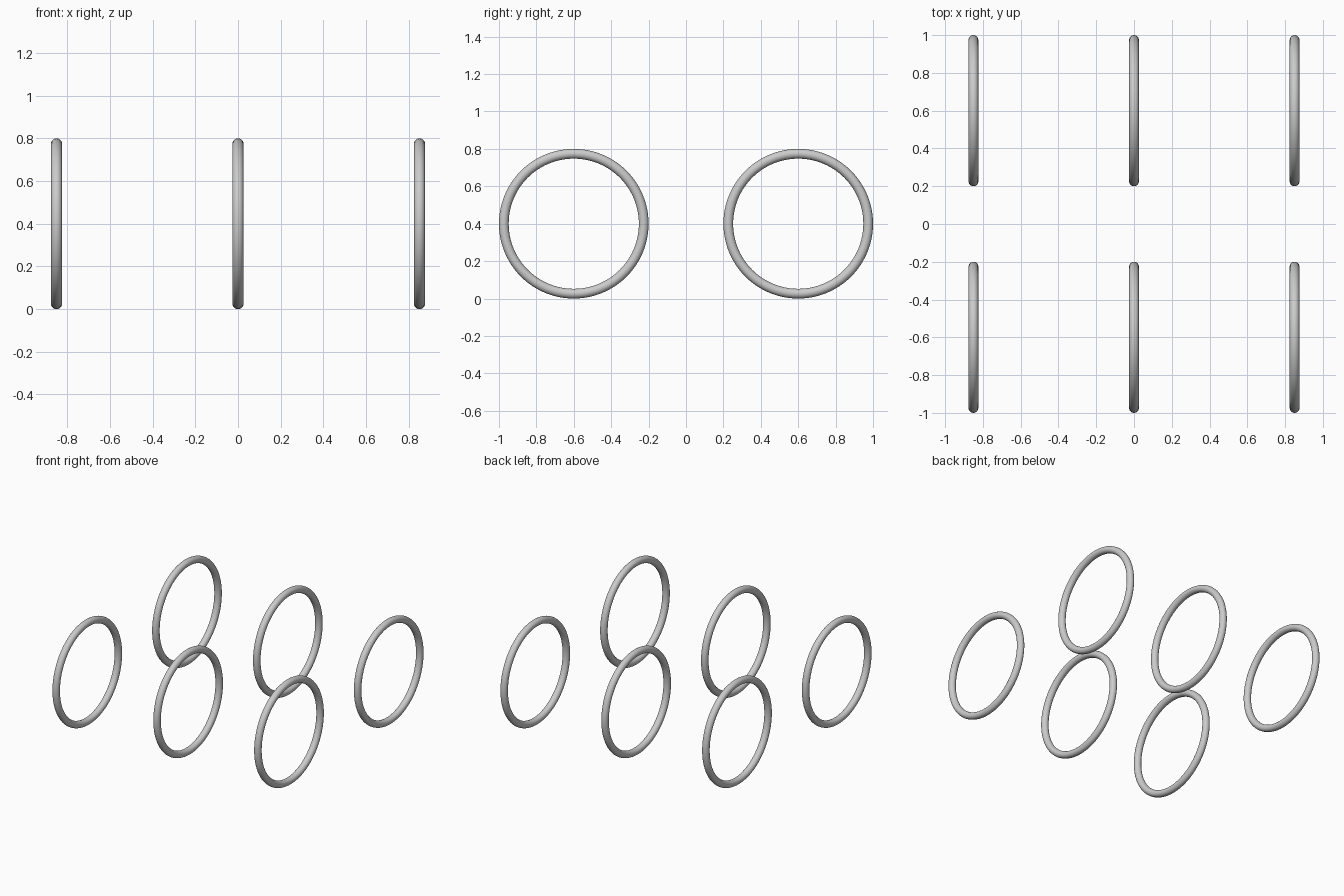
import bpy
from math import pi

if "Cube" in bpy.data.objects:
    bpy.data.objects.remove(bpy.data.objects["Cube"])

RING_RADIUS = 0.374   # centre line of the ring
TUBE_RADIUS = 0.026   # thickness of the ring's tube
X_POSITIONS = (-0.85, 0.0, 0.85)
ROWS = (("front", -0.6), ("back", 0.6))


def add_ring(name, x, y):
    """Upright ring facing along x, resting on the ground."""
    bpy.ops.mesh.primitive_torus_add(
        major_radius=RING_RADIUS, minor_radius=TUBE_RADIUS,
        major_segments=96, minor_segments=20,
        location=(x, y, RING_RADIUS + TUBE_RADIUS),
        rotation=(0, pi / 2, 0))
    ring = bpy.context.object
    ring.name = name
    bpy.ops.object.shade_smooth()


# Two rows of three rings
for row, y in ROWS:
    for column, x in zip(("left", "middle", "right"), X_POSITIONS):
        add_ring(f"{row}_{column}_ring", x, y)
